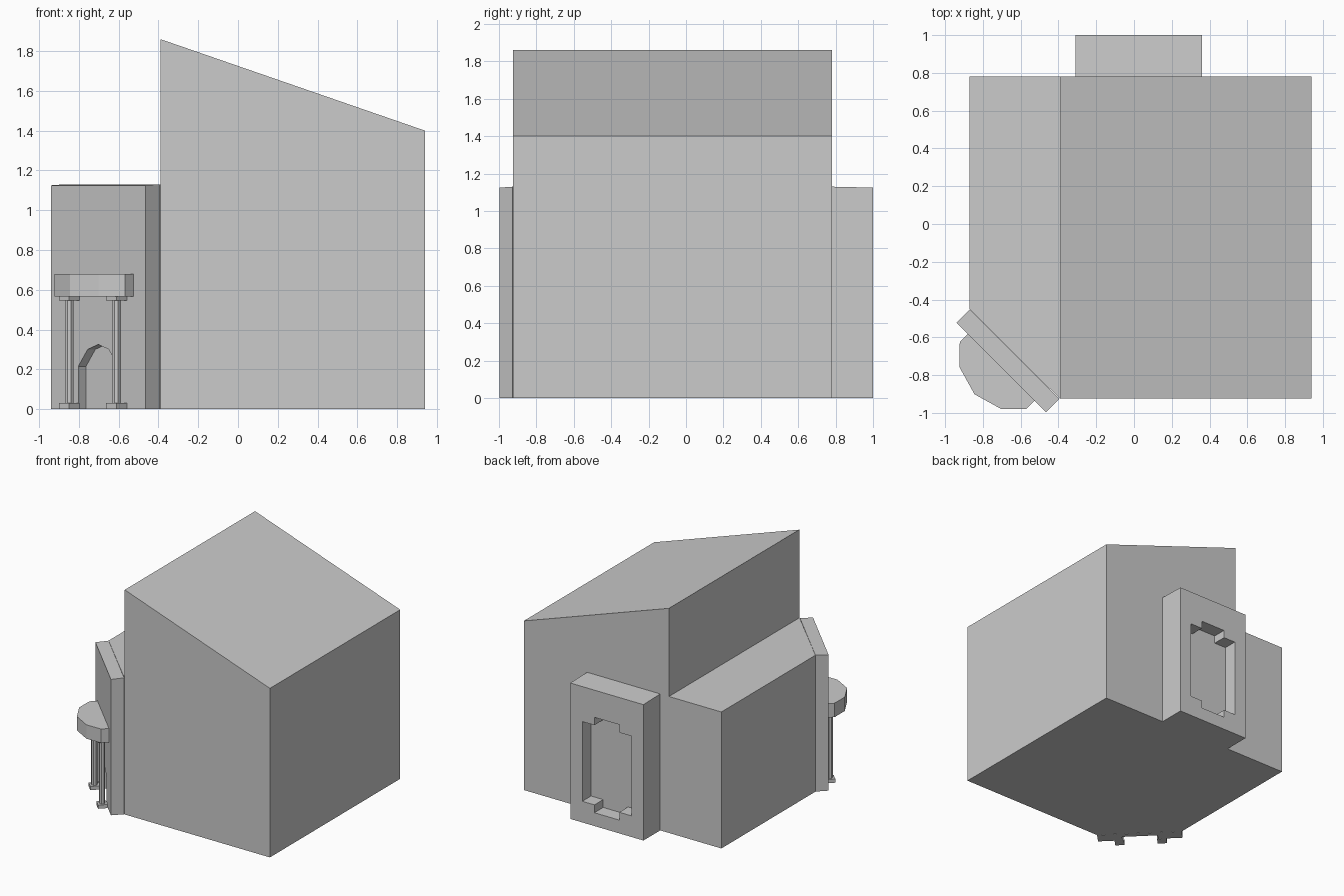
import bpy, bmesh, math
from mathutils import Matrix, Vector

if "Cube" in bpy.data.objects:
    bpy.data.objects.remove(bpy.data.objects["Cube"])


def prism(name, pts, vec, mat=Matrix()):
    """Extrude a 3D polygon along vec, placed by mat."""
    bm = bmesh.new()
    face = bm.faces.new([bm.verts.new(p) for p in pts])
    new = bmesh.ops.extrude_face_region(bm, geom=[face])["geom"]
    bmesh.ops.translate(bm, vec=Vector(vec),
                        verts=[g for g in new if isinstance(g, bmesh.types.BMVert)])
    bmesh.ops.recalc_face_normals(bm, faces=bm.faces)
    bm.transform(mat)
    me = bpy.data.meshes.new(name)
    bm.to_mesh(me)
    bm.free()
    ob = bpy.data.objects.new(name, me)
    bpy.context.collection.objects.link(ob)
    return ob


def flat(name, pts, z0, z1, mat=Matrix()):
    return prism(name, [(x, y, z0) for x, y in pts], (0, 0, z1 - z0), mat)


def ring(cx, cy, r, n):
    return [(cx + r * math.cos((k + .5) * math.tau / n),
             cy + r * math.sin((k + .5) * math.tau / n)) for k in range(n)]


def portal(name, mat, depth, opening, recess):
    """Slab facing local -y with an opening profile (x, z) sunk into its face."""
    w = 0.335
    slab = prism(name, [(-w, 0, 0), (-w, -depth, 0), (-w, -depth, 1.125), (-w, 0, 1.13)],
                 (2 * w, 0, 0), mat)
    cut = prism(name + "_cutter", [(x, -depth - 0.05, z) for x, z in opening],
                (0, recess + 0.05, 0), mat)
    cut.hide_render = True
    mod = slab.modifiers.new("opening", "BOOLEAN")
    mod.object = cut
    mod.solver = "EXACT"
    bpy.context.view_layer.objects.active = slab
    bpy.ops.object.modifier_apply(modifier=mod.name)
    bpy.data.objects.remove(cut)
    return slab


def mirrored(half):
    """Complete a profile symmetric in its first coordinate."""
    return half + [(-a, b) for a, b in reversed(half) if a != 0]


# main hall with sloping roof
prism("main_hall", [(-0.39, -0.925, 0), (0.94, -0.925, 0),
                    (0.94, -0.925, 1.40), (-0.39, -0.925, 1.86)], (0, 1.705, 0))

# low side wing with its front corner cut off
flat("side_wing", [(-0.87, 0.78), (-0.39, 0.78), (-0.39, -0.928), (-0.87, -0.45)], 0, 1.13)

# rear portal with stepped recess
back = Matrix.Translation((0.025, 0.78, 0)) @ Matrix.Rotation(math.pi, 4, "Z")
portal("rear_portal", back, 0.22,
       mirrored([(0.114, 0.11), (0.114, 0.175), (0.225, 0.175),
                 (0.225, 0.835), (0.114, 0.835), (0.114, 0.90)]), 0.115)

# diagonal corner portal with faceted arch
corner = Matrix.Translation((-0.6325, -0.689, 0)) @ Matrix.Rotation(-math.pi / 4, 4, "Z")
portal("corner_portal", corner, 0.10,
       mirrored([(0.141, -0.05), (0.141, 0.215), (0.075, 0.30), (0, 0.325)]), 0.055)

# faceted canopy over the corner entrance
porch = corner @ Matrix.Translation((0, -0.10, 0))
flat("canopy", mirrored([(0.25, 0), (0.25, -0.06), (0.157, -0.155), (0, -0.20)]),
     0.565, 0.68, porch)

# columns with square bases and capitals
for side, sx in (("left", -1), ("right", 1)):
    x, y = sx * 0.168, -0.038
    flat(side + "_column_base", ring(x, y, 0.052, 4), 0, 0.03, porch)
    flat(side + "_column_shaft", ring(x, y, 0.0235, 8), 0.03, 0.545, porch)
    flat(side + "_column_capital", ring(x, y, 0.052, 4), 0.545, 0.565, porch)
